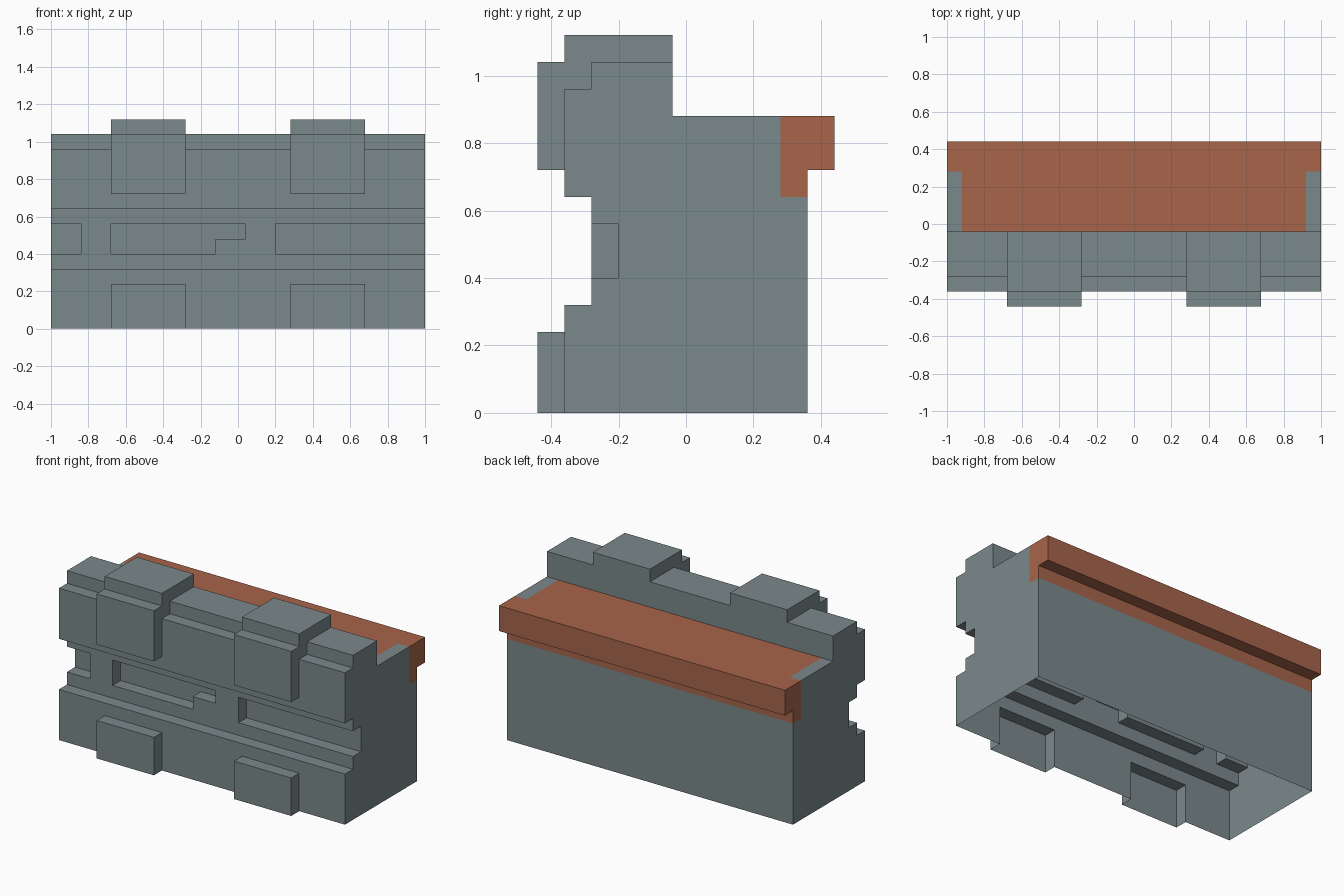
import bpy, bmesh

if "Cube" in bpy.data.objects:
    bpy.data.objects.remove(bpy.data.objects["Cube"])


def material(name, rgb):
    m = bpy.data.materials.new(name)
    m.diffuse_color = (*rgb, 1)
    m.use_nodes = True
    m.node_tree.nodes["Principled BSDF"].inputs["Base Color"].default_value = m.diffuse_color
    return m


STONE = material("grey_stone", (0.198, 0.248, 0.258))
CLAY = material("red_clay", (0.39, 0.128, 0.07))


def prism(name, outline, place, depth):
    """Extrude a closed outline; place() maps each 2D point to 3D."""
    bm = bmesh.new()
    face = bm.faces.new([bm.verts.new(place(a, b)) for a, b in outline])
    new = bmesh.ops.extrude_face_region(bm, geom=[face])["geom"]
    bmesh.ops.translate(bm, vec=depth, verts=[v for v in new if isinstance(v, bmesh.types.BMVert)])
    bmesh.ops.recalc_face_normals(bm, faces=bm.faces)
    mesh = bpy.data.meshes.new(name)
    bm.to_mesh(mesh)
    bm.free()
    obj = bpy.data.objects.new(name, mesh)
    bpy.context.collection.objects.link(obj)
    mesh.materials.append(STONE)
    return obj


def side_prism(name, outline, x0, x1):
    return prism(name, outline, lambda y, z: (x0, y, z), (x1 - x0, 0, 0))


def cut(bm, faces, co, no):
    """Split the chosen faces along a plane."""
    geom = set(faces)
    for f in faces:
        geom.update(f.edges, f.verts)
    bmesh.ops.bisect_plane(bm, geom=list(geom), dist=1e-5, plane_co=co, plane_no=no)


def combine(target, helper, operation):
    helper.hide_render = True
    mod = target.modifiers.new(helper.name, "BOOLEAN")
    mod.operation = operation
    mod.solver = "EXACT"
    mod.object = helper
    helpers.append(helper)


helpers = []

# Wall: side profile with stepped front, parapet and rear lip
wall = side_prism("wall", [
    (-.36, 0), (-.36, .32), (-.28, .32), (-.28, .64), (-.36, .64), (-.36, .96),
    (-.28, .96), (-.28, 1.04), (-.04, 1.04), (-.04, .88), (.44, .88), (.44, .72),
    (.36, .72), (.36, 0)], -1, 1)
wall.data.materials.append(CLAY)

# Merlon caps over the parapet and base blocks, mirrored in x and merged in
caps = side_prism("merlon_caps", [
    (-.44, .72), (-.2, .72), (-.2, .96), (-.04, .96), (-.04, 1.12),
    (-.36, 1.12), (-.36, 1.04), (-.44, 1.04)], .28, .68)
feet = side_prism("base_blocks", [(-.44, 0), (-.3, 0), (-.3, .24), (-.44, .24)], .28, .68)
for obj in (caps, feet):
    obj.modifiers.new("mirror", "MIRROR")
    combine(wall, obj, "UNION")

# Recessed slots along the front band
slots = {
    "left_slot": [(-1.1, .4), (-.84, .4), (-.84, .56), (-1.1, .56)],
    "middle_slot": [(-.68, .4), (-.12, .4), (-.12, .48), (.04, .48), (.04, .56), (-.68, .56)],
    "right_slot": [(.2, .4), (1.1, .4), (1.1, .56), (.2, .56)],
}
for name, outline in slots.items():
    combine(wall, prism(name, outline, lambda x, z: (x, -.4, z), (0, .2, 0)), "DIFFERENCE")

# Bake the merged wall and drop the helpers
bpy.context.view_layer.update()
wall.data = bpy.data.meshes.new_from_object(
    wall.evaluated_get(bpy.context.evaluated_depsgraph_get()))
wall.modifiers.clear()
for h in helpers:
    bpy.data.objects.remove(h)

# Open underside: the wall is a hollow shell
bm = bmesh.new()
bm.from_mesh(wall.data)
bm.normal_update()
bottom = [f for f in bm.faces if f.normal.z < -.9 and f.calc_center_median().z < .01]
bmesh.ops.delete(bm, geom=bottom, context="FACES")

# Clay walkway and rear lip: split the faces, then colour by position
cut(bm, list(bm.faces), (0, .28, 0), (0, 1, 0))
cut(bm, [f for f in bm.faces if f.calc_center_bounds().y > .28], (0, 0, .64), (0, 0, 1))
for x in (-.92, .92):
    walk = [f for f in bm.faces
            if f.normal.z > .9 and abs(f.calc_center_median().z - .88) < .01
            and f.calc_center_bounds().y < .28]
    cut(bm, walk, (x, 0, 0), (1, 0, 0))
for f in bm.faces:
    c = f.calc_center_bounds()
    lip = c.y > .28 and c.z > .64
    walkway = f.normal.z > .9 and abs(c.z - .88) < .01 and abs(c.x) < .92
    f.material_index = 1 if lip or walkway else 0
bm.to_mesh(wall.data)
bm.free()
